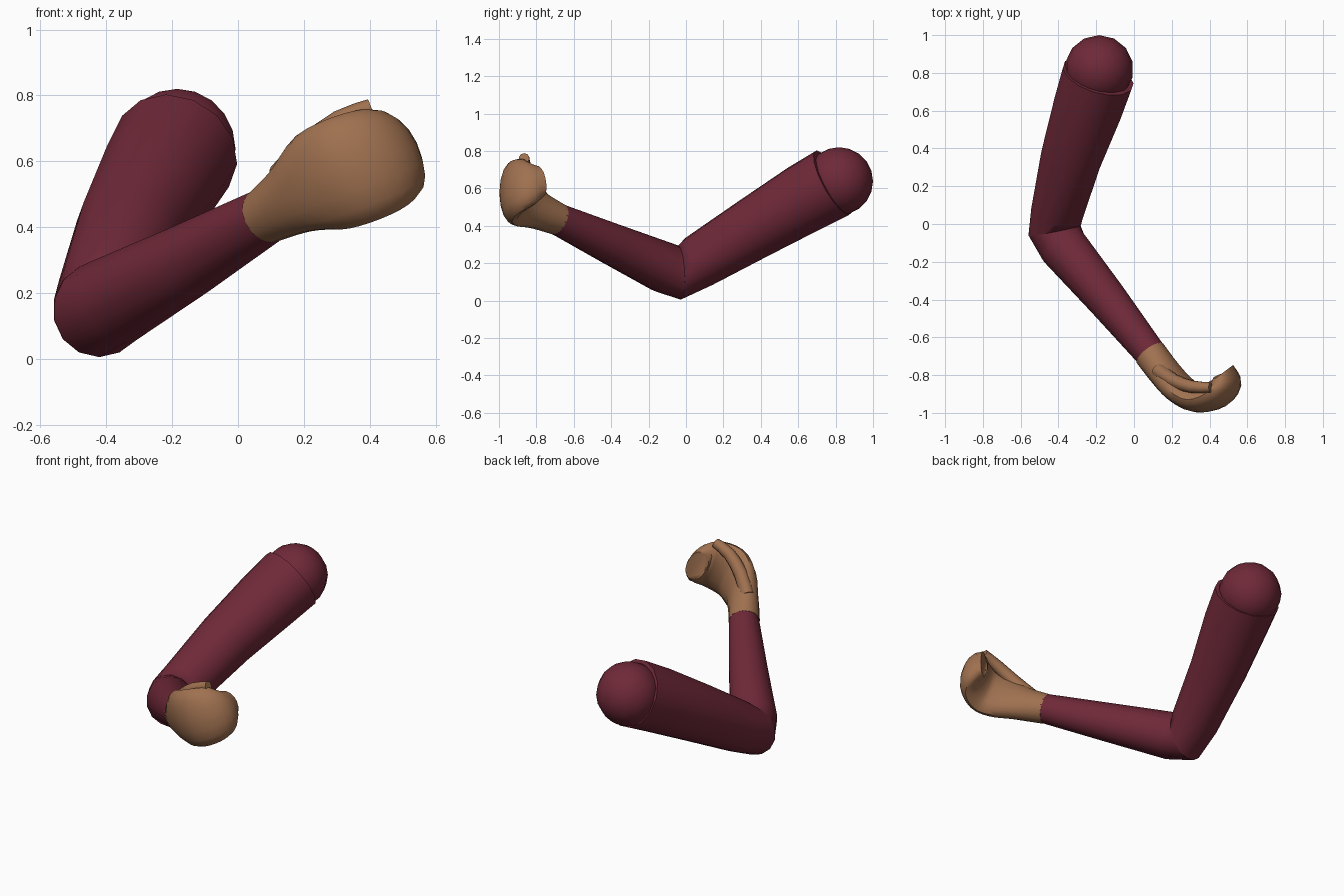
import bpy, bmesh, math
from mathutils import Vector

if "Cube" in bpy.data.objects:
    bpy.data.objects.remove(bpy.data.objects["Cube"])


def material(name, rgb):
    m = bpy.data.materials.new(name)
    m.diffuse_color = (*rgb, 1)
    m.use_nodes = True
    m.node_tree.nodes["Principled BSDF"].inputs["Base Color"].default_value = m.diffuse_color
    return m


sleeve = material("maroon_sleeve", (0.16, 0.022, 0.04))
skin = material("brown_skin", (0.35, 0.165, 0.08))


def finish(bm, name, mat, angle):
    bmesh.ops.recalc_face_normals(bm, faces=bm.faces)
    me = bpy.data.meshes.new(name)
    bm.to_mesh(me)
    bm.free()
    me.materials.append(mat)
    ob = bpy.data.objects.new(name, me)
    bpy.context.collection.objects.link(ob)
    bpy.ops.object.select_all(action='DESELECT')
    ob.select_set(True)
    bpy.context.view_layer.objects.active = ob
    bpy.ops.object.shade_smooth_by_angle(angle=math.radians(angle))


def resample(st, steps):
    """Catmull-Rom smoothing of (x, y, z, height, thickness) stations."""
    out = []
    for i in range(len(st) - 1):
        p = [st[max(i - 1, 0)], st[i], st[i + 1], st[min(i + 2, len(st) - 1)]]
        for k in range(steps):
            t = k / steps
            out.append([0.5 * (2 * b + (c - a) * t + (2 * a - 5 * b + 4 * c - d) * t * t
                               + (3 * b - a - 3 * c + d) * t ** 3) for a, b, c, d in zip(*p)])
    return out + [list(st[-1])]


def tube(name, mat, stations, up, sides=14, steps=1, start=None, end=None):
    """Elliptical loft; start / end override the end plane normals."""
    st = resample(stations, steps)
    cs = [Vector(s[:3]) for s in st]
    bm = bmesh.new()
    rings = []
    for i, s in enumerate(st):
        t = cs[min(i + 1, len(cs) - 1)] - cs[max(i - 1, 0)]
        if i == 0 and start:
            t = Vector(start)
        if i == len(st) - 1 and end:
            t = Vector(end)
        t.normalize()
        u = Vector(up)
        u = (u - t * u.dot(t)).normalized()
        v = t.cross(u)
        rings.append([bm.verts.new(cs[i] + u * s[3] * math.cos(a) + v * s[4] * math.sin(a))
                      for a in (2 * math.pi * k / sides for k in range(sides))])
    for a, b in zip(rings, rings[1:]):
        for k in range(sides):
            n = (k + 1) % sides
            bm.faces.new((a[k], a[n], b[n], b[k]))
    bm.faces.new(rings[0])
    bm.faces.new(rings[-1])
    finish(bm, name, mat, 45)


# shoulder ball
bm = bmesh.new()
bmesh.ops.create_uvsphere(bm, u_segments=14, v_segments=10, radius=0.182)
bmesh.ops.translate(bm, verts=bm.verts, vec=(-0.185, 0.818, 0.638))
finish(bm, "shoulder", sleeve, 60)

# sleeve tubes, mitred together at the elbow
mitre = (0.2, -1, -0.05)
tube("upper_arm", sleeve, [(-0.19, 0.785, 0.63, 0.195, 0.195),
                           (-0.24, 0.63, 0.545, 0.188, 0.188),
                           (-0.33, 0.36, 0.385, 0.168, 0.165),
                           (-0.405, 0.07, 0.21, 0.146, 0.142),
                           (-0.42, -0.035, 0.15, 0.145, 0.145)], (0, 0, 1), end=mitre)
tube("forearm", sleeve, [(-0.42, -0.035, 0.15, 0.145, 0.143),
                         (-0.375, -0.12, 0.178, 0.139, 0.132),
                         (-0.15, -0.39, 0.30, 0.114, 0.11),
                         (0.095, -0.695, 0.44, 0.085, 0.084)], (0, 0, 1), start=mitre)

# wrist, palm and curled fingers as one mitten shape with a flat tip
hand_up = (-0.42, 0, 0.9)
tube("hand", skin, [(0.085, -0.685, 0.435, 0.087, 0.087),
                    (0.165, -0.79, 0.485, 0.112, 0.082),
                    (0.245, -0.875, 0.535, 0.158, 0.075),
                    (0.34, -0.928, 0.572, 0.17, 0.07),
                    (0.435, -0.905, 0.605, 0.163, 0.07),
                    (0.485, -0.845, 0.625, 0.138, 0.066),
                    (0.478, -0.782, 0.635, 0.088, 0.055)], hand_up,
     sides=16, steps=3, end=(-0.6, 0.8, 0))

# thumb resting along the top
tube("thumb", skin, [(0.13, -0.775, 0.55, 0.045, 0.04),
                     (0.21, -0.83, 0.638, 0.042, 0.038),
                     (0.31, -0.862, 0.72, 0.036, 0.034),
                     (0.405, -0.865, 0.762, 0.028, 0.028)], hand_up, sides=10, steps=2)
